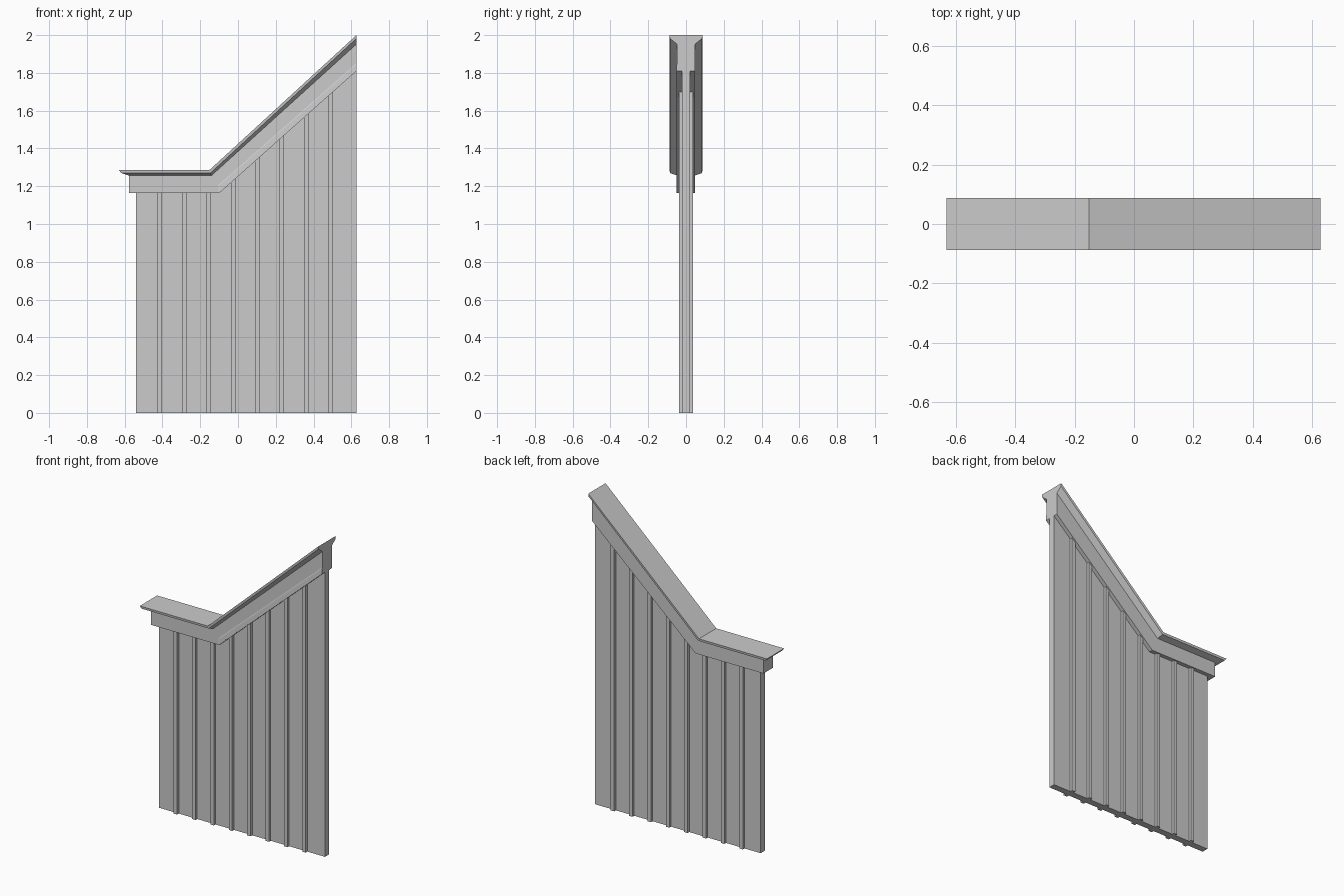
import bpy, bmesh

if "Cube" in bpy.data.objects:
    bpy.data.objects.remove(bpy.data.objects["Cube"])

RIGHT = 0.627          # plumb cut on the tall end
BEND, LOW, HIGH = -0.10, 1.163, 1.81   # underside line of the frieze


def under(x):
    """Height of the frieze underside at x."""
    return LOW + max(0.0, x - BEND) * (HIGH - LOW) / (RIGHT - BEND)


def finish(name, bm):
    bmesh.ops.recalc_face_normals(bm, faces=bm.faces)
    mesh = bpy.data.meshes.new(name)
    bm.to_mesh(mesh)
    bm.free()
    obj = bpy.data.objects.new(name, mesh)
    bpy.context.collection.objects.link(obj)
    return obj


def prism(name, outline, y0, y1):
    """Extrude an x-z outline between two y values."""
    bm = bmesh.new()
    a = [bm.verts.new((x, y0, z)) for x, z in outline]
    b = [bm.verts.new((x, y1, z)) for x, z in outline]
    bm.faces.new(a)
    bm.faces.new(b[::-1])
    n = len(a)
    for i in range(n):
        j = (i + 1) % n
        bm.faces.new((a[i], b[i], b[j], a[j]))
    return finish(name, bm)


# Board panel with a sloping top
prism("panel", [(-0.54, 0), (RIGHT, 0), (RIGHT, HIGH), (BEND, LOW), (-0.54, LOW)],
      -0.021, 0.021)

# Battens on both faces, tops cut to the slope
for i in range(8):
    c = -0.414 + 0.1293 * i
    l, r = c - 0.012, c + 0.012
    top = [(r, under(r)), (l, under(l))]
    if l < BEND < r:
        top.insert(1, (BEND, LOW))
    for side, s in (("front", -1), ("back", 1)):
        prism(f"batten_{side}_{i + 1}", [(l, 0), (r, 0)] + top, s * 0.021, s * 0.038)

# Frieze and flared cap: levels of (half depth, left, bend, right) from top down
levels = [
    (0.087, (-0.63, 1.285), (-0.152, 1.285), (RIGHT, 2.0)),
    (0.085, (-0.619, 1.270), (-0.146, 1.270), (RIGHT, 1.982)),
    (0.047, (-0.578, 1.257), (-0.140, 1.257), (RIGHT, 1.952)),
    (0.047, (-0.578, LOW), (BEND, LOW), (RIGHT, HIGH)),
]
bm = bmesh.new()
# Each ring runs along the front, then back along the rear
rings = []
for h, *pts in levels:
    ring = [bm.verts.new((x, -h, z)) for x, z in pts]
    ring += [bm.verts.new((x, h, z)) for x, z in reversed(pts)]
    rings.append(ring)
for a, b in zip(rings, rings[1:]):
    for i in range(6):
        j = (i + 1) % 6
        bm.faces.new((a[i], a[j], b[j], b[i]))
for r in (rings[0], rings[-1]):
    bm.faces.new((r[0], r[1], r[4], r[5]))
    bm.faces.new((r[1], r[2], r[3], r[4]))
finish("frieze_and_cap", bm)

# Shallow wedge moulding along the front of the sloped frieze
bm = bmesh.new()
ends = []
for x in (-0.105, RIGHT):
    z = under(x)
    ends.append([bm.verts.new((x, y, z + dz)) for y, dz in
                 ((-0.046, 0.0), (-0.051, 0.0), (-0.049, 0.035), (-0.046, 0.046))])
for i in range(4):
    j = (i + 1) % 4
    bm.faces.new((ends[0][i], ends[0][j], ends[1][j], ends[1][i]))
bm.faces.new(ends[0])
bm.faces.new(ends[1][::-1])
finish("slope_moulding", bm)
